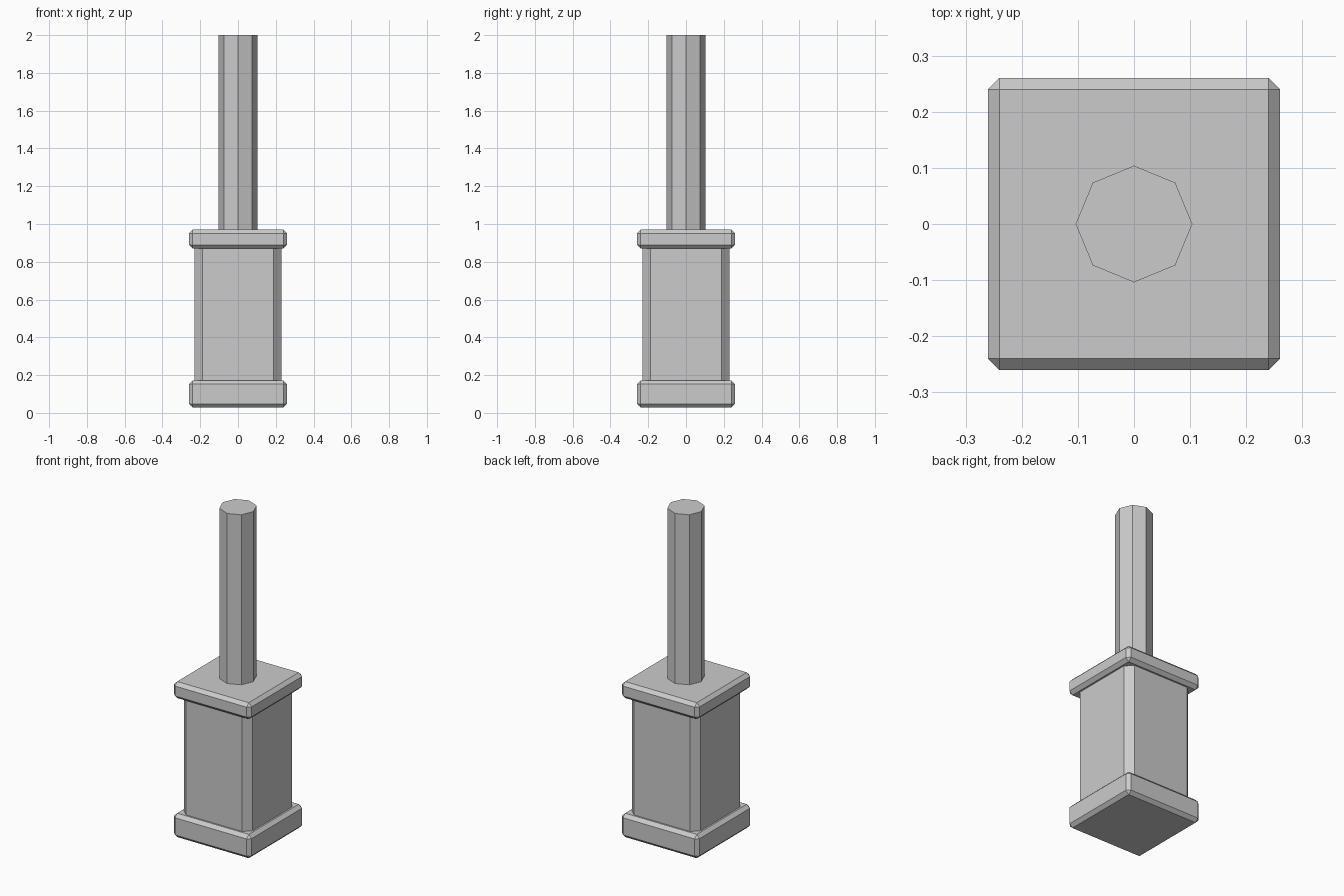
import bpy, bmesh

if "Cube" in bpy.data.objects:
    bpy.data.objects.remove(bpy.data.objects["Cube"])


def finish(name, bm):
    mesh = bpy.data.meshes.new(name)
    bm.to_mesh(mesh)
    bm.free()
    obj = bpy.data.objects.new(name, mesh)
    bpy.context.collection.objects.link(obj)
    return obj


def block(name, half, z0, z1, chamfer, vertical_only=False):
    """Square block with flat chamfers on all edges, or only the upright ones."""
    bm = bmesh.new()
    bmesh.ops.create_cube(bm, size=1)
    bmesh.ops.scale(bm, vec=(2 * half, 2 * half, z1 - z0), verts=bm.verts)
    bmesh.ops.translate(bm, vec=(0, 0, (z0 + z1) / 2), verts=bm.verts)
    edges = [e for e in bm.edges
             if not vertical_only or abs(e.verts[0].co.z - e.verts[1].co.z) > 1e-4]
    bmesh.ops.bevel(bm, geom=edges, offset=chamfer, offset_type='OFFSET',
                    segments=1, affect='EDGES')
    return finish(name, bm)


def rod(name, radius, z0, z1, sides):
    bm = bmesh.new()
    bmesh.ops.create_cone(bm, cap_ends=True, segments=sides, radius1=radius,
                          radius2=radius, depth=z1 - z0)
    bmesh.ops.translate(bm, vec=(0, 0, (z0 + z1) / 2), verts=bm.verts)
    return finish(name, bm)


# Plinth, pillar body and top slab
block("base_plinth", 0.26, 0.028, 0.172, 0.02)
block("pillar_body", 0.23, 0.15, 0.89, 0.042, vertical_only=True)
block("top_slab", 0.26, 0.87, 0.97, 0.02)

# Octagonal pole, corners on the x and y axes
rod("pole", 0.104, 0.95, 2.0, 8)
